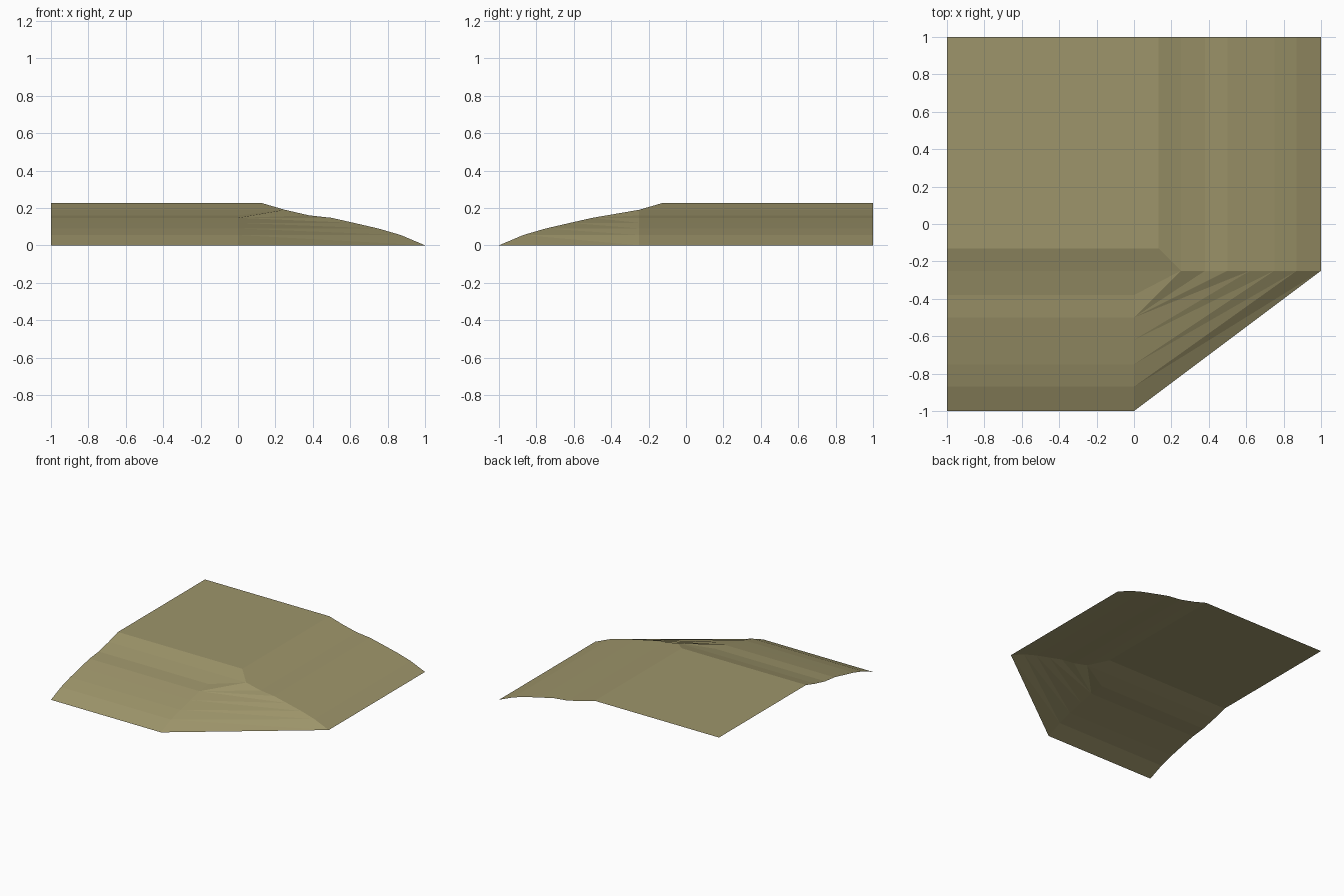
import bpy
import bmesh

cube = bpy.data.objects.get("Cube")
if cube:
    bpy.data.objects.remove(cube, do_unlink=True)

# Slope cross-section: distance out from the plateau centre, height
TOP = 0.225
SLOPE = [(0.13, TOP), (0.25, 0.19), (0.38, 0.16), (0.5, 0.147),
         (0.62, 0.12), (0.75, 0.09), (0.87, 0.055), (1.0, 0.0)]
CORNER_Y = -0.25

earth = bpy.data.materials.new("dry_earth")
earth.use_nodes = True
colour = (0.34, 0.30, 0.145, 1)
earth.diffuse_color = colour
bsdf = next(n for n in earth.node_tree.nodes if n.type == 'BSDF_PRINCIPLED')
bsdf.inputs["Base Color"].default_value = colour

bm = bmesh.new()

# Contour lines: front slope runs along x, side slope runs along y
front_out, front_in, side_in, side_out = [], [], [], []
for i, (d, z) in enumerate(SLOPE):
    front_out.append(bm.verts.new((-1, -d, z)))
    side_out.append(bm.verts.new((d, 1, z)))
    if i < 2:  # upper contours meet in a mitre
        mitre = bm.verts.new((d, -d, z))
        front_in.append(mitre)
        side_in.append(mitre)
    else:
        front_in.append(bm.verts.new((0, -d, z)))
        side_in.append(bm.verts.new((d, CORNER_Y, z)))

# Flat plateau
back = bm.verts.new((-1, 1, TOP))
bm.faces.new((back, front_out[0], front_in[0], side_out[0]))

# Straight slopes
for i in range(len(SLOPE) - 1):
    bm.faces.new((front_out[i], front_out[i + 1], front_in[i + 1], front_in[i]))
    bm.faces.new((side_in[i], side_in[i + 1], side_out[i + 1], side_out[i]))

# Corner: fan under the mitre, then chamfered bands
bm.faces.new((front_in[1], front_in[2], front_in[3]))
for i in (1, 2):
    bm.faces.new((front_in[3], side_in[i + 1], side_in[i]))
for i in range(3, len(SLOPE) - 1):
    bm.faces.new((front_in[i], front_in[i + 1], side_in[i + 1]))
    bm.faces.new((front_in[i], side_in[i + 1], side_in[i]))

bm.normal_update()
for face in bm.faces:
    if face.normal.z < 0:
        face.normal_flip()

mesh = bpy.data.meshes.new("hill_corner")
bm.to_mesh(mesh)
bm.free()
mesh.materials.append(earth)
bpy.context.collection.objects.link(bpy.data.objects.new("hill_corner", mesh))
